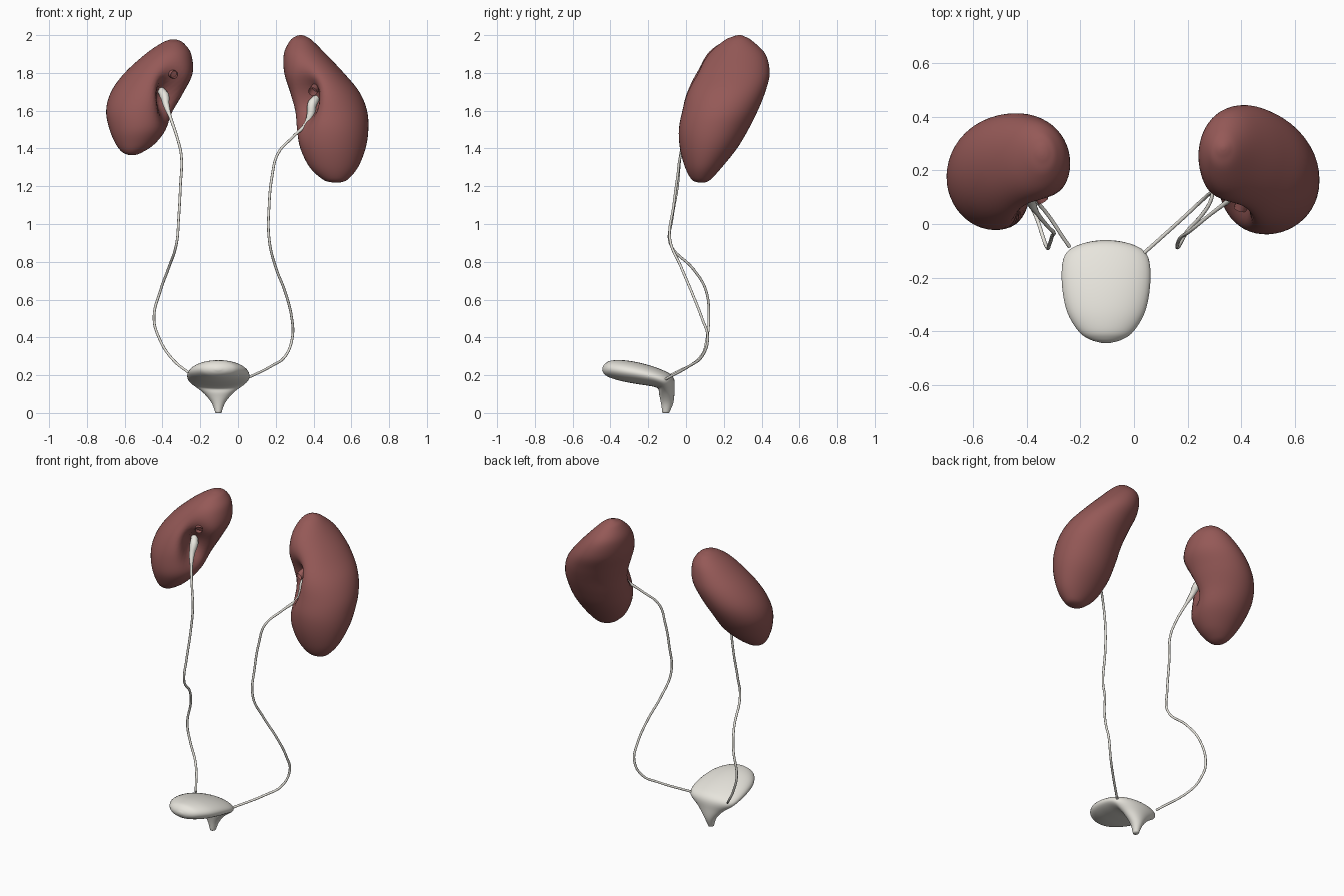
import bpy, bmesh
from math import sin, cos, tau, radians, exp
from mathutils import Vector

if "Cube" in bpy.data.objects:
    bpy.data.objects.remove(bpy.data.objects["Cube"])


def material(name, color):
    m = bpy.data.materials.new(name)
    m.diffuse_color = color
    m.use_nodes = True
    m.node_tree.nodes["Principled BSDF"].inputs["Base Color"].default_value = m.diffuse_color
    return m


RED = material("kidney_red", (0.30, 0.10, 0.095, 1))
PALE = material("pale_tissue", (0.80, 0.78, 0.72, 1))


def resample(rows, n=4):
    """Catmull-Rom interpolation through rows of numbers."""
    out = []
    for i in range(len(rows) - 1):
        a, b, c, d = (rows[max(i - 1, 0)], rows[i], rows[i + 1],
                      rows[min(i + 2, len(rows) - 1)])
        for k in range(n):
            t = k / n
            out.append([0.5 * (2 * q + (r - p) * t + (2 * p - 5 * q + 4 * r - s) * t * t
                               + (3 * q - p - 3 * r + s) * t ** 3)
                        for p, q, r, s in zip(a, b, c, d)])
    return out + [list(rows[-1])]


def loft(name, rings, mat):
    bm = bmesh.new()
    vr = [[bm.verts.new(p) for p in ring] for ring in rings]
    n = len(vr[0])
    for a, b in zip(vr, vr[1:]):
        for i in range(n):
            j = (i + 1) % n
            bm.faces.new((a[i], a[j], b[j], b[i]))
    bm.faces.new(vr[0])
    bm.faces.new(vr[-1])
    bmesh.ops.recalc_face_normals(bm, faces=bm.faces)
    for f in bm.faces:
        f.smooth = True
    me = bpy.data.meshes.new(name)
    bm.to_mesh(me)
    bm.free()
    ob = bpy.data.objects.new(name, me)
    bpy.context.collection.objects.link(ob)
    me.materials.append(mat)
    return ob


def tube(name, pts, radius, mat, caps=True):
    """Smooth tube through (x, y, z, radius factor) points."""
    cu = bpy.data.curves.new(name, 'CURVE')
    cu.dimensions = '3D'
    cu.bevel_depth = radius
    cu.bevel_resolution = 3
    cu.resolution_u = 6
    cu.use_fill_caps = caps
    sp = cu.splines.new('BEZIER')
    sp.bezier_points.add(len(pts) - 1)
    for bp, p in zip(sp.bezier_points, pts):
        bp.co = p[:3]
        bp.radius = p[3] if len(p) > 3 else 1
        bp.handle_left_type = bp.handle_right_type = 'AUTO'
    cu.materials.append(mat)
    ob = bpy.data.objects.new(name, cu)
    bpy.context.collection.objects.link(ob)


def kidney(name, sections, side, hilum):
    """Sections are z, x min, x max, y min, y max; a dent forms the hilum."""
    hil = Vector(hilum)
    push = Vector((0.72 * side, 0.69, 0))
    rings = []
    for z, x0, x1, y0, y1 in resample(sections, 5):
        ring = []
        for i in range(48):
            t = tau * i / 48
            p = Vector(((x0 + x1) / 2 + (x1 - x0) / 2 * cos(t),
                        (y0 + y1) / 2 + (y1 - y0) / 2 * sin(t + 0.05 * side), z))
            d = p - hil
            along = d.dot(push)
            across = d - push * along
            flat = across.x ** 2 + across.y ** 2
            fade = min(1, max(0, (0.2 - along) / 0.1))
            p += push * 0.12 * fade * exp(-flat / 0.07 ** 2 - (across.z / 0.12) ** 2)
            ring.append(p)
        rings.append(ring)
    loft(name, rings, RED)


# Kidneys
kidney("kidney_positive_x", [
    (1.22, .50, .54, .065, .10), (1.235, .45, .58, .03, .13), (1.30, .38, .635, -.005, .19),
    (1.40, .33, .675, -.032, .27), (1.50, .31, .69, -.038, .33), (1.60, .30, .683, -.02, .38),
    (1.70, .275, .642, .005, .42), (1.80, .245, .56, .05, .443), (1.90, .243, .465, .12, .42),
    (1.97, .275, .395, .20, .35), (1.993, .305, .36, .25, .31), (2.0, .325, .34, .275, .29)],
    1, (.345, .05, 1.66))
kidney("kidney_negative_x", [
    (1.365, -.575, -.545, .07, .10), (1.378, -.61, -.51, .04, .14), (1.42, -.645, -.445, .01, .20),
    (1.50, -.68, -.375, -.02, .285), (1.60, -.698, -.335, -.018, .355), (1.70, -.672, -.285, .005, .40),
    (1.80, -.60, -.24, .045, .412), (1.90, -.49, -.248, .11, .385),
    (1.955, -.41, -.285, .18, .34), (1.973, -.37, -.315, .23, .30), (1.978, -.35, -.335, .255, .275)],
    -1, (-.345, .06, 1.68))

# Ureters, widening into the renal pelvis at the upper end
tube("ureter_positive_x", [
    (.44, .17, 1.68, 2), (.395, .115, 1.64, 3.6), (.385, .10, 1.58, 3), (.36, .09, 1.53, 1.4),
    (.29, .04, 1.46), (.21, -.025, 1.37), (.18, -.045, 1.25), (.165, -.065, 1.1),
    (.165, -.085, .92), (.20, -.025, .77), (.25, .03, .64), (.285, .085, .5),
    (.288, .115, .4), (.25, .085, .3), (.18, .02, .25), (.035, -.11, .178)], .007, PALE)
tube("ureter_negative_x", [
    (-.43, .17, 1.73, 2), (-.39, .11, 1.68, 3.6), (-.38, .075, 1.63, 2.4), (-.36, .04, 1.57, 1.2),
    (-.32, -.01, 1.45), (-.30, -.03, 1.36), (-.305, -.045, 1.2), (-.315, -.075, 1.02),
    (-.325, -.085, .9), (-.37, .04, .76), (-.41, .105, .65), (-.445, .12, .5),
    (-.415, .11, .39), (-.36, .08, .3), (-.24, -.085, .197)], .007, PALE)

# Short vessel stumps in each hilum
tube("vessel_positive_x", [(.46, .18, 1.74), (.41, .10, 1.72), (.395, .055, 1.70)], .024, RED, False)
tube("vessel_negative_x", [(-.43, .2, 1.80), (-.36, .12, 1.80), (-.338, .085, 1.79)], .022, RED, False)

# Bladder: y, z, travel angle, half width, half thickness, from neck to apex
rings = []
for y, z, a, w, t in resample([
        (-.107, 0, 90, .016, .018), (-.1, .055, 90, .037, .033), (-.102, .11, 103, .083, .042),
        (-.107, .158, 128, .142, .050), (-.15, .184, 154, .163, .050), (-.24, .207, 168, .163, .056),
        (-.33, .223, 174, .144, .056), (-.40, .232, 176, .102, .045),
        (-.43, .233, 176, .06, .028), (-.443, .233, 176, .015, .008)], 5):
    a = radians(a)
    rings.append([Vector((-.104 + w * cos(q), y + t * sin(q) * sin(a), max(0, z - t * sin(q) * cos(a))))
                  for q in (tau * i / 40 for i in range(40))])
loft("bladder", rings, PALE)
